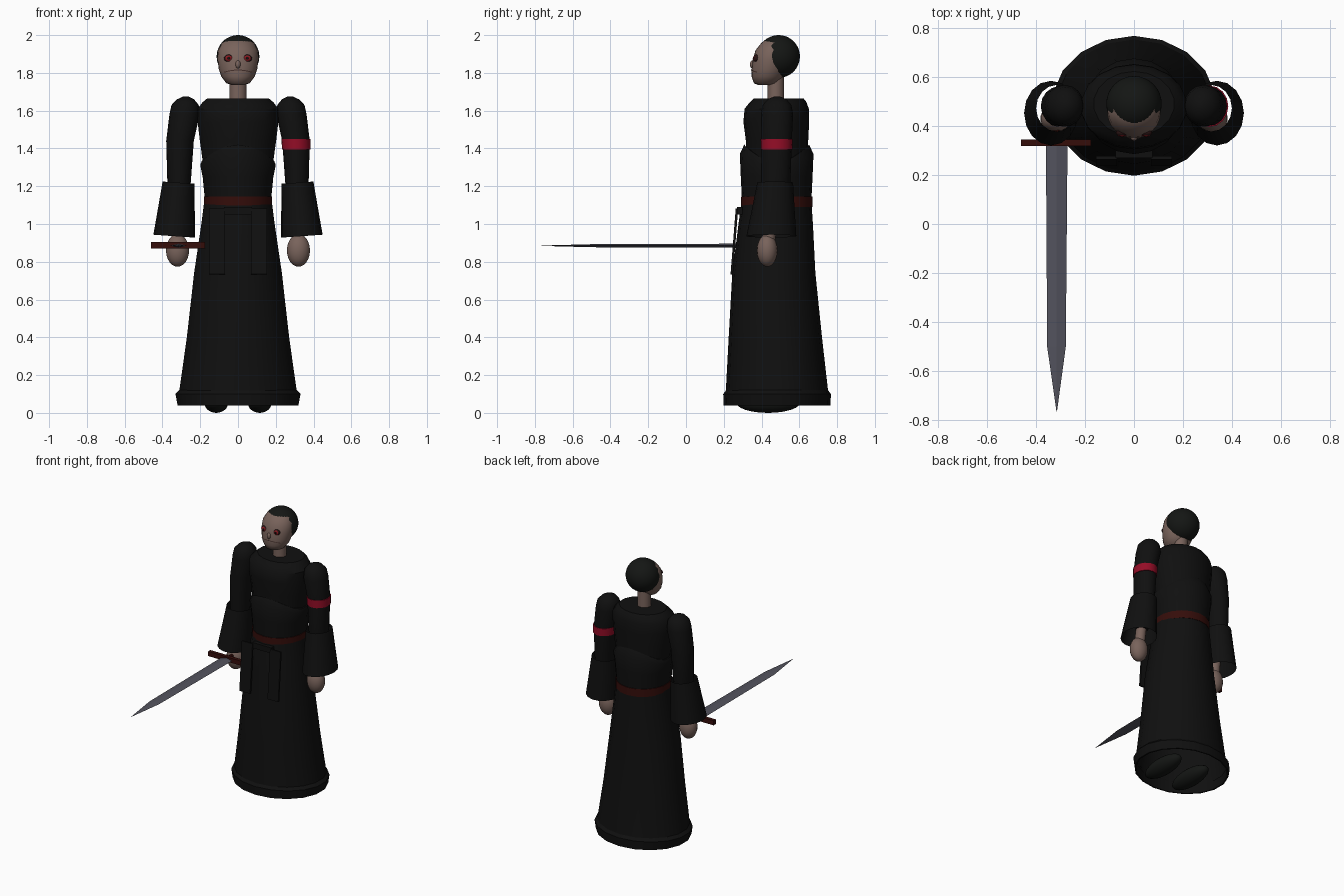
import bpy, bmesh, math
from mathutils import Matrix, Vector


def material(name, rgb):
    m = bpy.data.materials.new(name)
    m.diffuse_color = (*rgb, 1)
    return m


CLOTH = material("black_cloth", (0.005, 0.005, 0.005))
HAIR = material("dark_hair", (0.007, 0.008, 0.007))
SKIN = material("pale_skin", (0.19, 0.125, 0.105))
RED = material("armband_red", (0.30, 0.004, 0.02))
BELT = material("belt_brown", (0.035, 0.004, 0.003))
STEEL = material("steel", (0.085, 0.085, 0.11))
EYE = material("eye_red", (0.25, 0.01, 0.015))
LID = material("eye_dark", (0.02, 0.006, 0.006))
LIP = material("lip_brown", (0.06, 0.03, 0.025))


def finish(name, bm, *mats, smooth=35):
    bmesh.ops.recalc_face_normals(bm, faces=bm.faces)
    mesh = bpy.data.meshes.new(name)
    bm.to_mesh(mesh)
    bm.free()
    ob = bpy.data.objects.new(name, mesh)
    bpy.context.collection.objects.link(ob)
    for m in mats:
        mesh.materials.append(m)
    if smooth:
        bpy.ops.object.select_all(action='DESELECT')
        ob.select_set(True)
        bpy.context.view_layer.objects.active = ob
        bpy.ops.object.shade_smooth_by_angle(angle=math.radians(smooth))
    return ob


def loft(name, mat, rings, n=18, caps=(True, True), matrix=None, smooth=35):
    """Stack elliptical rings (z, cx, cy, rx, ry[, arch]); arch lifts front and back."""
    bm = bmesh.new()
    loops = []
    for z, cx, cy, rx, ry, *arch in rings:
        loop = []
        for i in range(n):
            a = 2 * math.pi * i / n - math.pi / 2
            lift = arch[0] * math.sin(a) ** 2 if arch else 0
            loop.append(bm.verts.new((cx + rx * math.cos(a), cy + ry * math.sin(a), z + lift)))
        loops.append(loop)
    for a, b in zip(loops, loops[1:]):
        for i in range(n):
            j = (i + 1) % n
            bm.faces.new((a[i], a[j], b[j], b[i]))
    if caps[0]:
        bm.faces.new(loops[0][::-1])
    if caps[1]:
        bm.faces.new(loops[-1])
    if matrix:
        bm.transform(matrix)
    return finish(name, bm, mat, smooth=smooth)


def ball(centre, radii, u=18, v=12):
    bm = bmesh.new()
    bmesh.ops.create_uvsphere(bm, u_segments=u, v_segments=v, radius=1)
    bm.transform(Matrix.Translation(centre) @ Matrix.Diagonal((*radii, 1)))
    return bm


def box(name, mat, centre, size, tilt=0):
    bm = bmesh.new()
    bmesh.ops.create_cube(bm, size=1)
    bm.transform(Matrix.Translation(centre) @ Matrix.Rotation(tilt, 4, 'X')
                 @ Matrix.Diagonal((*size, 1)))
    return finish(name, bm, mat, smooth=0)


# Robe: flared skirt with a raised hem, open underneath
loft("skirt", CLOTH, [(0.10, 0, 0.482, 0.318, 0.272), (0.40, 0, 0.473, 0.275, 0.247),
                      (0.74, 0, 0.465, 0.236, 0.22), (1.0, 0, 0.475, 0.197, 0.197),
                      (1.15, 0, 0.48, 0.178, 0.182)], caps=(False, True))
loft("hem", CLOTH, [(0.10, 0, 0.482, 0.31, 0.268), (0.04, 0, 0.482, 0.315, 0.275),
                    (0.04, 0, 0.482, 0.325, 0.283), (0.10, 0, 0.482, 0.336, 0.285),
                    (0.12, 0, 0.482, 0.316, 0.27)], caps=(False, False))

# Torso: lower wrap with an arched top edge, and the upper chest
loft("lower_torso", CLOTH, [(1.13, 0, 0.48, 0.178, 0.184), (1.25, 0, 0.48, 0.19, 0.19),
                            (1.31, 0, 0.48, 0.203, 0.195, 0.06),
                            (1.33, 0, 0.48, 0.195, 0.172, 0.09)])
loft("upper_torso", CLOTH, [(1.30, 0, 0.482, 0.185, 0.165), (1.44, 0, 0.482, 0.205, 0.165),
                            (1.54, 0, 0.478, 0.217, 0.174), (1.61, 0, 0.48, 0.217, 0.17),
                            (1.645, 0, 0.488, 0.19, 0.15), (1.665, 0, 0.49, 0.165, 0.132)])

# Belt and hanging sash tails
loft("belt", BELT, [(1.09, 0, 0.48, 0.184, 0.189), (1.145, 0, 0.48, 0.184, 0.189)])
for s in (-1, 1):
    box("sash_tail", CLOTH, (s * 0.112, 0.256, 0.908), (0.085, 0.013, 0.35), math.radians(-4.5))
box("sash_knot", CLOTH, (0, 0.285, 1.07), (0.15, 0.03, 0.04))

# Neck and head
loft("neck", SKIN, [(1.60, 0, 0.475, 0.046, 0.044), (1.80, 0, 0.475, 0.046, 0.044)], n=16)
loft("head", SKIN, [(1.735, 0, 0.425, 0.03, 0.04), (1.745, 0, 0.425, 0.062, 0.065),
                    (1.78, 0, 0.432, 0.088, 0.085), (1.82, 0, 0.442, 0.102, 0.094),
                    (1.87, 0, 0.45, 0.108, 0.097), (1.92, 0, 0.46, 0.105, 0.092),
                    (1.96, 0, 0.468, 0.083, 0.068), (1.985, 0, 0.475, 0.04, 0.04)], n=24, smooth=60)

# Hair: ball trimmed along the hairline
hair = ball((0, 0.49, 1.887), (0.113, 0.113, 0.113), 32, 24)
trim = []
for f in hair.faces:
    c = f.calc_center_median()
    if c.y < (0.408 if c.z > 1.85 else 0.47):
        trim.append(f)
bmesh.ops.delete(hair, geom=trim, context='FACES')
finish("hair", hair, HAIR, smooth=60)

# Face details
for s in (-1, 1):
    eye = ball((s * 0.049, 0.372, 1.877), (0.025, 0.016, 0.02), 16, 10)
    eye.normal_update()
    for f in eye.faces:
        d = f.calc_center_median() - Vector((s * 0.049, 0.372, 1.877))
        f.material_index = 1 if math.hypot(d.x / 0.025, d.z / 0.02) < 0.72 else 0
    finish("eye", eye, LID, EYE, smooth=60)
    pupil = ball((s * 0.049, 0.358, 1.877), (0.007, 0.005, 0.007), 10, 6)
    finish("pupil", pupil, HAIR, smooth=60)
finish("nose", ball((0, 0.352, 1.845), (0.014, 0.014, 0.022), 10, 8), SKIN, smooth=60)
mouth = bmesh.new()
rows = []
for i in range(9):
    t = -1 + i / 4
    x = 0.075 * t
    y = 0.44 - 0.0955 * math.sqrt(1 - (x / 0.1) ** 2)
    z = 1.815 - 0.012 * t * t
    rows.append([mouth.verts.new((x, y, z + h)) for h in (-0.0025, 0.0025)])
for a, b in zip(rows, rows[1:]):
    mouth.faces.new((a[0], b[0], b[1], a[1]))
finish("mouth", mouth, LIP)

# Arms, open bell sleeves, hands and shoes
for s in (-1, 1):
    loft("arm", CLOTH, [(1.0, s * 0.315, 0.455, 0.04, 0.045), (1.22, s * 0.312, 0.475, 0.062, 0.078),
                        (1.44, s * 0.307, 0.48, 0.073, 0.08), (1.58, s * 0.283, 0.482, 0.08, 0.085),
                        (1.63, s * 0.28, 0.482, 0.072, 0.076), (1.66, s * 0.278, 0.482, 0.045, 0.05),
                        (1.675, s * 0.276, 0.482, 0.014, 0.016)], n=16)
    sleeve = loft("bell_sleeve", CLOTH, [(0.935, s * 0.338, 0.452, 0.11, 0.132),
                                         (1.08, s * 0.326, 0.462, 0.097, 0.113),
                                         (1.22, s * 0.315, 0.472, 0.084, 0.095)],
                  n=16, caps=(False, False))
    for v in sleeve.data.vertices:
        v.co.z += 0.07 * (s * v.co.x - 0.33)
    loft("wrist", SKIN, [(0.90, s * 0.318, 0.435, 0.035, 0.035),
                         (1.02, s * 0.316, 0.452, 0.035, 0.035)], n=12)
    finish("hand", ball((s * 0.32, 0.43, 0.86), (0.062, 0.055, 0.086)), SKIN, smooth=60)
    finish("shoe", ball((s * 0.115, 0.435, 0.055), (0.065, 0.17, 0.055)), HAIR, smooth=60)

# Armband on one sleeve
loft("armband", RED, [(1.395, 0.309, 0.48, 0.0755, 0.083), (1.45, 0.307, 0.48, 0.0775, 0.0845)], n=16)

# Sword pointing forward from the hand
FORWARD = Matrix.Rotation(math.radians(90), 4, 'X')  # z -> -y, y -> z
loft("blade", STEEL, [(-0.33, -0.315, 0.885, 0.044, 0.011), (0.5, -0.316, 0.885, 0.038, 0.008),
                      (0.765, -0.315, 0.885, 0.001, 0.001)], n=4, matrix=FORWARD, smooth=0)
loft("grip", BELT, [(-0.47, -0.315, 0.885, 0.014, 0.014), (-0.33, -0.315, 0.885, 0.014, 0.014)],
     n=10, matrix=FORWARD)
box("guard", BELT, (-0.318, 0.331, 0.887), (0.285, 0.026, 0.033))
